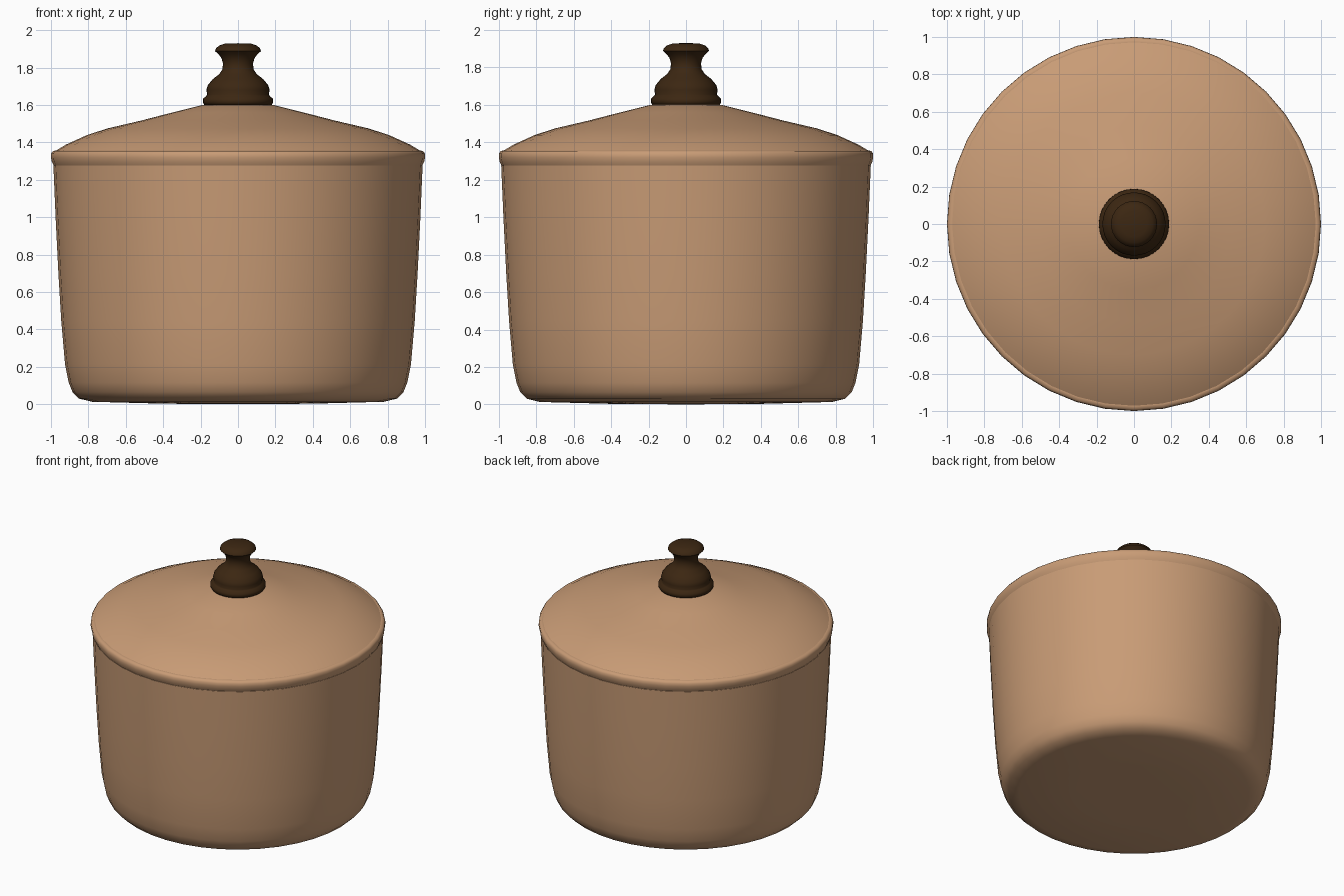
import bpy
import bmesh
from math import radians
from mathutils import Vector

cube = bpy.data.objects.get("Cube")
if cube:
    bpy.data.objects.remove(cube, do_unlink=True)


def material(name, colour):
    mat = bpy.data.materials.new(name)
    mat.use_nodes = True
    mat.diffuse_color = colour
    mat.node_tree.nodes["Principled BSDF"].inputs["Base Color"].default_value = colour
    return mat


def lathe(name, profile, mat, sides, sharp_angle):
    """Spin a (radius, height) profile around the z axis."""
    bm = bmesh.new()
    verts = [bm.verts.new((r, 0, z)) for r, z in profile]
    edges = [bm.edges.new(pair) for pair in zip(verts, verts[1:])]
    bmesh.ops.spin(bm, geom=verts + edges, cent=Vector(), axis=(0, 0, 1),
                   angle=radians(360), steps=sides, use_merge=True)
    bmesh.ops.remove_doubles(bm, verts=bm.verts, dist=0.0005)
    bmesh.ops.recalc_face_normals(bm, faces=bm.faces)
    mesh = bpy.data.meshes.new(name)
    bm.to_mesh(mesh)
    bm.free()
    mesh.materials.append(mat)
    obj = bpy.data.objects.new(name, mesh)
    bpy.context.collection.objects.link(obj)
    bpy.ops.object.select_all(action="DESELECT")
    obj.select_set(True)
    bpy.context.view_layer.objects.active = obj
    bpy.ops.object.shade_smooth_by_angle(angle=radians(sharp_angle))
    return obj


clay = material("tan clay", (0.58, 0.33, 0.18, 1))
wood = material("dark wood", (0.045, 0.02, 0.006, 1))

# Pot: rounded base, flaring wall, hollow inside
lathe("pot_body", [
    (0, 0.005), (0.4, 0.008), (0.78, 0.018), (0.85, 0.035), (0.885, 0.07),
    (0.905, 0.12), (0.925, 0.22), (0.945, 0.45), (0.96, 0.7), (0.975, 1.0),
    (0.987, 1.28), (0.94, 1.3), (0.92, 0.8), (0.88, 0.25), (0.8, 0.08),
    (0, 0.06)], clay, 40, 50)

# Rounded band where the lid meets the pot
lathe("lid_rim", [
    (0.94, 1.28), (0.985, 1.275), (0.995, 1.295), (1.0, 1.32), (0.999, 1.34),
    (0.99, 1.353), (0.972, 1.357), (0.94, 1.35), (0.94, 1.28)], clay, 40, 50)

# Gently domed lid
lathe("lid", [
    (0.94, 1.345), (0.975, 1.355), (0.92, 1.388), (0.81, 1.438),
    (0.7, 1.474), (0.52, 1.516), (0.35, 1.56), (0.19, 1.6),
    (0, 1.61)], clay, 40, 50)

# Turned knob: foot disc, bulge, neck and flared cap
lathe("lid_knob", [
    (0, 1.59), (0.18, 1.6), (0.188, 1.615), (0.187, 1.633), (0.17, 1.648),
    (0.165, 1.655), (0.169, 1.68), (0.162, 1.705), (0.135, 1.738),
    (0.1, 1.765), (0.084, 1.79), (0.08, 1.82), (0.088, 1.85),
    (0.105, 1.872), (0.123, 1.888), (0.118, 1.903), (0.1, 1.918),
    (0.07, 1.928), (0, 1.93)], wood, 32, 60)

# Stand the pot exactly on the ground
for obj in bpy.context.collection.objects:
    if obj.name == "pot_body":
        obj.location.z = -0.005
